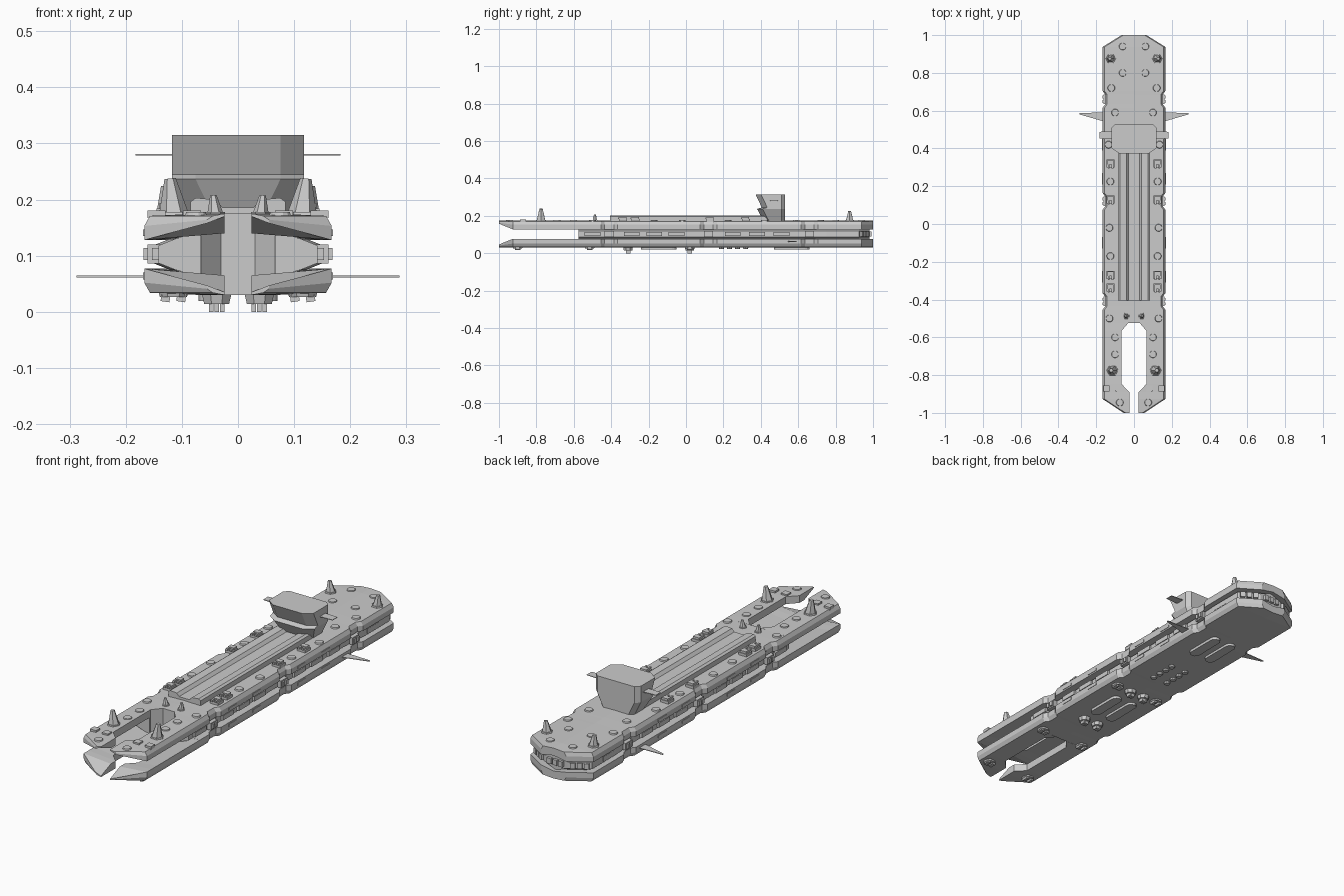
import bpy, bmesh
from math import pi, cos, sin, atan2
from mathutils import Matrix, Vector

if "Cube" in bpy.data.objects:
    bpy.data.objects.remove(bpy.data.objects["Cube"])


def finish(name, bm):
    bmesh.ops.remove_doubles(bm, verts=bm.verts, dist=1e-5)
    bmesh.ops.recalc_face_normals(bm, faces=bm.faces)
    me = bpy.data.meshes.new(name)
    bm.to_mesh(me)
    bm.free()
    ob = bpy.data.objects.new(name, me)
    bpy.context.collection.objects.link(ob)
    return ob


def box(bm, c, size, rot=None):
    m = Matrix.Translation(c) @ (rot or Matrix()) @ Matrix.Diagonal((*size, 1))
    bmesh.ops.create_cube(bm, size=1, matrix=m)


def cone(bm, c, r1, r2, h, n, rot=None):
    """Frustum standing on point c."""
    m = Matrix.Translation(c) @ (rot or Matrix()) @ Matrix.Translation((0, 0, h / 2)) @ Matrix.Rotation(pi / n, 4, 'Z')
    bmesh.ops.create_cone(bm, cap_ends=True, segments=n, radius1=r1, radius2=r2, depth=h, matrix=m)


def rings(bm, loops):
    """Skin closed rings of equal point count and cap both ends."""
    vs = [[bm.verts.new(p) for p in loop] for loop in loops]
    n = len(vs[0])
    for a, b in zip(vs, vs[1:]):
        for i in range(n):
            bm.faces.new((a[i], a[(i + 1) % n], b[(i + 1) % n], b[i]))
    bm.faces.new(vs[0])
    bm.faces.new(vs[-1])


def hull(name, stations, section):
    """Loft a half section along y on both sides; inner wall only where there is a slot."""
    bm = bmesh.new()
    for s in (1, -1):
        rows = [[bm.verts.new((s * x, st[0], z)) for x, z in section(*st[1:])] for st in stations]
        n = len(rows[0])
        for (a, b), (sa, sb) in zip(zip(rows, rows[1:]), zip(stations, stations[1:])):
            for i in range(n):
                if i == n - 1 and sa[1] == 0 and sb[1] == 0:
                    continue
                bm.faces.new((a[i], a[(i + 1) % n], b[(i + 1) % n], b[i]))
        bm.faces.new(rows[0])
        bm.faces.new(rows[-1])
    bmesh.ops.remove_doubles(bm, verts=bm.verts, dist=1e-5)
    bmesh.ops.dissolve_degenerate(bm, edges=bm.edges, dist=1e-6)
    return finish(name, bm)


# Upper and lower hull plates: (y, inner x, outer x, underside z)
ZB = 0.128
NOTCHES = (-0.41, 0.12, 0.66)
plate = [(-1, .024, .055, .158), (-.926, .024, .167, ZB), (-.89, .024, .167, ZB), (-.847, .066, .167, ZB),
         (-.566, .066, .167, ZB), (-.524, .03, .167, ZB), (-.524, 0, .167, ZB)]
for y in NOTCHES:
    plate += [(y - .045, 0, .167, ZB), (y - .025, 0, .152, ZB), (y + .025, 0, .152, ZB), (y + .045, 0, .167, ZB)]
plate += [(.937, 0, .167, ZB), (1, 0, .066, ZB)]


def upper_section(xi, xo, zb):
    return [(xi, zb + .012), (xo, zb), (xo, max(.153, zb + .006)), (xo - .01, .171), (xi, .175)]


def lower_section(xi, xo, zb):
    return [(x, .205 - z) for x, z in upper_section(xi, xo, zb)]


hull("upper_hull", plate, upper_section)
hull("lower_hull", plate, lower_section)

# Recessed core between the plates
core = [(-.575, .066, .142), (-.566, .066, .142), (-.524, .03, .142), (-.524, 0, .142),
        (.6, 0, .142), (.75, 0, .152), (.925, 0, .152), (.98, 0, .06)]
hull("core", core, lambda xi, xo: [(xi, .062), (xo - .03, .075), (xo, .087), (xo, .118), (xo - .03, .13), (xi, .143)])

# Raised spine deck with a shallow centre trough
bm = bmesh.new()
prof = [(-.085, .168), (-.085, .196), (-.075, .203), (-.04, .2), (-.028, .186),
        (.028, .186), (.04, .2), (.075, .203), (.085, .196), (.085, .168)]
rings(bm, [[(x, y, z) for x, z in prof] for y in (-.405, .45)])
finish("spine_deck", bm)


# Command tower
def tower_ring(z, w, yf, yb=.53):
    c, d = .042, .02
    return [(-w + c, yf, z), (w - c, yf, z), (w, yf + c * .7, z), (w, yb - d, z),
            (w - d, yb, z), (-w + d, yb, z), (-w, yb - d, z), (-w, yf + c * .7, z)]


bm = bmesh.new()
rings(bm, [tower_ring(.165, .083, .418), tower_ring(.237, .118, .38),
           tower_ring(.245, .118, .405), tower_ring(.315, .118, .372)])
finish("command_tower", bm)

# Thin tower wings and lower stern fins
bm = bmesh.new()
fins = bmesh.new()
for s in (1, -1):
    for b, pts, z in ((bm, [(.11, .45), (.183, .452), (.183, .488), (.11, .492)], .28),
                      (fins, [(.13, .53), (.167, .545), (.288, .58), (.288, .587), (.13, .592)], .063)):
        rings(b, [[(s * x, y, z + dz) for x, y in pts] for dz in (-.0015, .0015)])
finish("tower_wings", bm)
finish("stern_fins", fins)

# Spires on the deck
bm = bmesh.new()
for s in (1, -1):
    for x, y, r, h in ((.114, -.775, .028, .07), (.04, -.487, .016, .04), (.123, .875, .024, .057)):
        cone(bm, (s * x, y, .168), r, r * .36, h, 6, Matrix.Rotation(s * .1, 4, 'Y'))
        cone(bm, (s * x, y, .168), r * 1.15, r * 1.05, .01, 6)
finish("spires", bm)

# Deck turrets with twin barrels
bm = bmesh.new()
for s in (1, -1):
    for y in (-.337, -.27, .13, .32):
        box(bm, (s * .124, y, .176), (.042, .042, .016))
        box(bm, (s * .124, y + .006, .187), (.032, .024, .014))
        for dx in (-.01, .01):
            box(bm, (s * .124 + dx, y - .014, .188), (.009, .024, .009))
finish("deck_turrets", bm)

# Low deck hatches, round and square
bm = bmesh.new()
for s in (1, -1):
    for x, y in ((.075, -.945), (.1, -.69), (.1, -.6), (.13, -.5), (.125, -.17), (.13, -.02),
                 (.125, .225), (.135, .42), (.1, .59), (.12, .72), (.06, .8), (.06, .94)):
        cone(bm, (s * x, y, .168), .021, .018, .01, 12)
    for x in (.082, .145):
        box(bm, (s * x, -.872, .174), (.032, .032, .014))
finish("deck_hatches", bm)

# Side turrets sitting in the hull notches
bm = bmesh.new()
for s in (1, -1):
    for y in NOTCHES:
        box(bm, (s * .148, y, .103), (.026, .05, .034))
        for dy in (-.012, .012):
            box(bm, (s * .163, y + dy, .103), (.01, .015, .022))
finish("side_turrets", bm)

# Side panels along the core and the plates
bm = bmesh.new()
for s in (1, -1):
    for y in (-.5, -.29, -.17, -.05, .25, .38, .51, .8):
        box(bm, (s * .145, y, .103), (.016, .085, .022))
    for y in (-.28, -.1, .24, .42):
        for z in (.141, .064):
            box(bm, (s * .1665, y, z), (.006, .06, .012))
finish("side_panels", bm)

# Engine ports around the stern
bm = bmesh.new()
for i in range(-1, 2):
    box(bm, (i * .03, .982, .103), (.022, .022, .026))
    for s in (1, -1):
        rot = Matrix.Rotation(atan2(-s * .055, .092), 4, 'Z')
        p = Vector((s * (.106 + i * .026), .953 - i * .0155, .103))
        box(bm, p, (.022, .022, .026), rot)
finish("stern_ports", bm)

# Underside pads, ring ports and guns
pads, guns, ports = bmesh.new(), bmesh.new(), bmesh.new()
for s in (1, -1):
    for y0, y1 in ((-.24, -.05), (.47, .66)):
        r = .025
        pts = [(s * .045 + r * cos(a), (y1 - r if a < pi else y0 + r) + r * sin(a))
               for a in [pi * k / 6 for k in range(7)] + [pi * (1 + k / 6) + 1e-4 for k in range(7)]]
        rings(pads, [[(x, y, z) for x, y in pts] for z in (.036, .019)])
    for i in range(4):
        cone(ports, (s * .04, .19 + i * .043, .022), .013, .016, .014, 10)
    for y in (-.31, .02):
        cone(guns, (s * .038, y, .014), .024, .029, .02, 8)
        for dx in (-.01, 0, .01):
            box(guns, (s * .038 + dx, y, .011), (.008, .024, .022))
    for y in (-.9, -.515, .02):
        cone(guns, (s * .115, y, .026), .026, .03, .014, 8)
        for dx in (-.014, .014):
            box(guns, (s * .115 + dx, y, .026), (.016, .03, .016), Matrix.Rotation(-s * .15, 4, 'Y'))
finish("underside_pads", pads)
finish("underside_ports", ports)
finish("underside_guns", guns)
